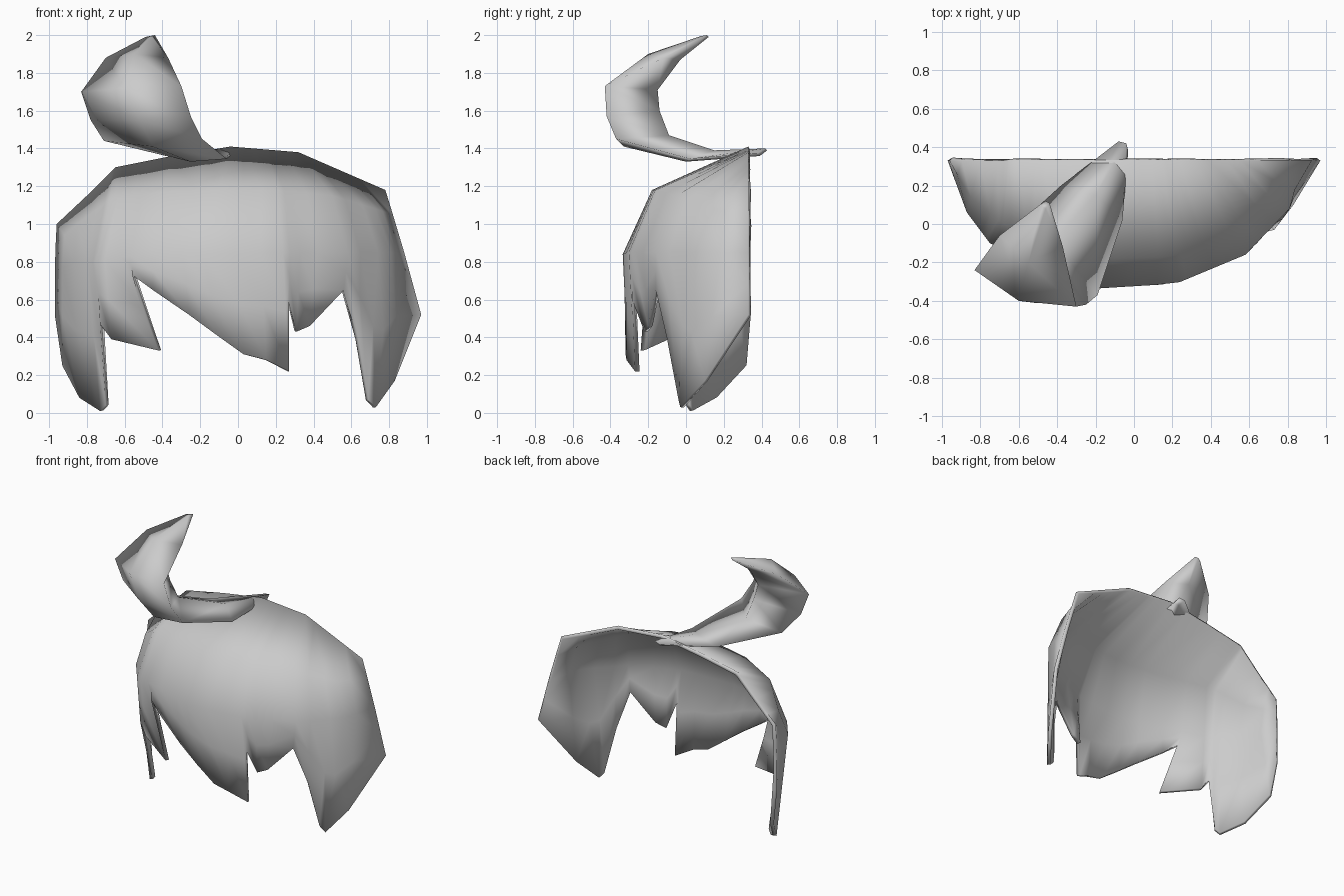
import bpy
from mathutils import Vector

cube = bpy.data.objects.get("Cube")
if cube:
    bpy.data.objects.remove(cube, do_unlink=True)

grey = bpy.data.materials.new("light_grey")
grey.use_nodes = True
colour = (0.6, 0.6, 0.6, 1)
grey.diffuse_color = colour
grey.node_tree.nodes["Principled BSDF"].inputs["Base Color"].default_value = colour


def make_object(name, verts, faces):
    mesh = bpy.data.meshes.new(name)
    mesh.from_pydata(verts, [], faces)
    mesh.materials.append(grey)
    obj = bpy.data.objects.new(name, mesh)
    bpy.context.collection.objects.link(obj)
    for poly in mesh.polygons:
        poly.use_smooth = True
    return obj


def sample(ring, t):
    """Point at parameter t along a polyline."""
    i = min(int(t), len(ring) - 2)
    return Vector(ring[i]).lerp(Vector(ring[i + 1]), t - i)


# Fringe: crown edge, shoulder and belt rings, running from right to left
crown = [(-.96, .33, 1.0), (-.80, .33, 1.15), (-.65, .33, 1.30), (-.35, .33, 1.36),
         (-.04, .33, 1.41), (.14, .33, 1.395), (.32, .33, 1.38), (.55, .33, 1.28),
         (.78, .33, 1.18)]
shoulder = [(-.965, .33, .90), (-.85, .14, 1.0), (-.68, .0, 1.13), (-.40, -.12, 1.17),
            (-.10, -.18, 1.18), (.20, -.17, 1.18), (.50, -.05, 1.15), (.73, .12, 1.08),
            (.82, .33, 1.05)]
belt = [(-.97, .33, .75), (-.87, .06, .80), (-.75, -.10, .80), (-.45, -.25, .85),
        (-.18, -.335, .84), (.22, -.31, .85), (.58, -.16, .85), (.81, .08, .85),
        (.88, .33, .85)]

# Lower outline of the locks: ring parameter, then position
hem = [(0, -.97, .33, .52), (.4, -.93, .31, .25), (1.0, -.84, .15, .08),
       (1.6, -.73, .02, .01), (1.85, -.70, .00, .04), (2.0, -.73, -.09, .47),
       (2.15, -.67, -.11, .39), (2.45, -.42, -.24, .33), (2.6, -.56, -.21, .73),
       (3.0, -.45, -.25, .65), (3.6, -.26, -.30, .52), (4.0, -.11, -.315, .41),
       (4.4, .03, -.32, .31), (4.75, .15, -.315, .28), (5.05, .27, -.27, .22),
       (5.15, .27, -.285, .60), (5.3, .31, -.22, .43), (5.55, .38, -.20, .46),
       (6.0, .56, -.16, .65), (6.3, .64, -.10, .39), (6.7, .69, -.04, .07),
       (7.0, .73, -.03, .03), (7.4, .83, .10, .17), (8, .97, .33, .52)]

verts, faces = [], []
for t, x, y, z in hem:
    low, tip = sample(belt, t), Vector((x, y, z))
    verts += [sample(crown, t), sample(shoulder, t), low, low.lerp(tip, .5), tip]
rows = 5
for c in range(len(hem) - 1):
    for r in range(rows - 1):
        a, b = c * rows + r, (c + 1) * rows + r
        faces.append((a, a + 1, b + 1, b))
fringe = make_object("fringe", verts, faces)
shell = fringe.modifiers.new("thickness", "SOLIDIFY")
shell.thickness = 0.025
shell.offset = -1

# Curled lock on top: each section is left edge, front, right edge, back
sections = [
    [(-.49, .10, 1.99), (-.46, .08, 1.995), (-.44, .11, 2.0), (-.46, .12, 1.99)],
    [(-.70, -.06, 1.88), (-.55, -.20, 1.90), (-.37, -.12, 1.88), (-.50, -.03, 1.87)],
    [(-.83, -.24, 1.70), (-.60, -.40, 1.72), (-.30, -.43, 1.73), (-.48, -.15, 1.71)],
    [(-.78, -.22, 1.55), (-.52, -.41, 1.55), (-.25, -.42, 1.57), (-.45, -.14, 1.60)],
    [(-.71, -.10, 1.44), (-.45, -.33, 1.41), (-.19, -.37, 1.45), (-.42, -.09, 1.47)],
    [(-.38, .20, 1.36), (-.25, .00, 1.33), (-.06, .02, 1.345), (-.20, .15, 1.39)],
    [(-.08, .43, 1.39), (-.06, .39, 1.36), (-.03, .38, 1.375), (-.04, .42, 1.40)],
]
verts = [p for s in sections for p in s]
n = len(verts)
faces = [(0, 1, 2, 3), (n - 1, n - 2, n - 3, n - 4)]
for s in range(len(sections) - 1):
    for k in range(4):
        a, b = s * 4 + k, s * 4 + (k + 1) % 4
        faces.append((a, a + 4, b + 4, b))
make_object("curled_lock", verts, faces)
